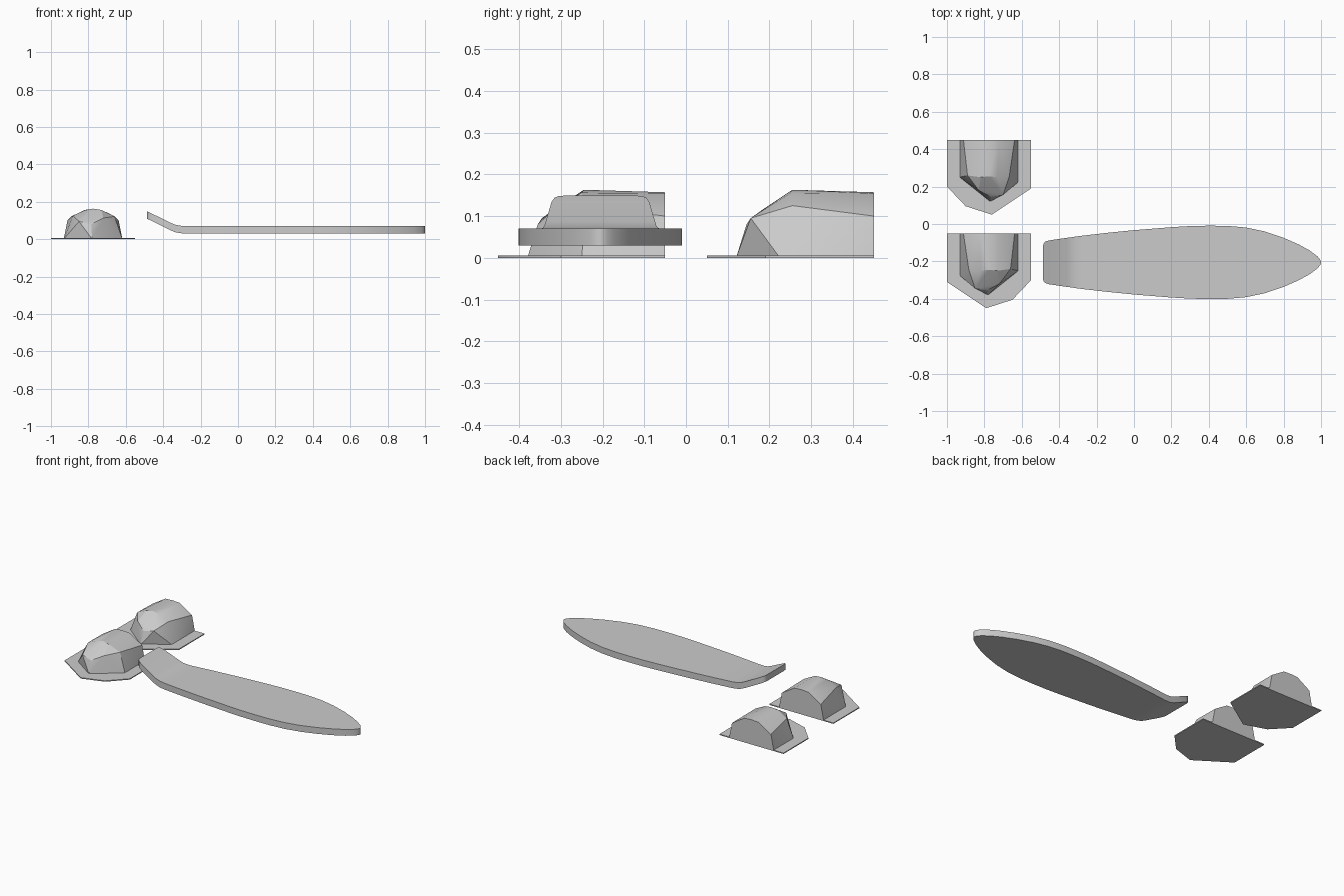
import bpy, bmesh

cube = bpy.data.objects.get("Cube")
if cube:
    bpy.data.objects.remove(cube, do_unlink=True)

GREY = (0.6, 0.6, 0.6, 1)
grey = bpy.data.materials.new("plain grey")
grey.use_nodes = True
grey.diffuse_color = GREY
grey.node_tree.nodes["Principled BSDF"].inputs["Base Color"].default_value = GREY


def finish(name, bm, angle):
    """Turn a bmesh into a shaded object."""
    bmesh.ops.recalc_face_normals(bm, faces=bm.faces)
    mesh = bpy.data.meshes.new(name)
    bm.to_mesh(mesh)
    bm.free()
    mesh.materials.append(grey)
    obj = bpy.data.objects.new(name, mesh)
    bpy.context.collection.objects.link(obj)
    bpy.ops.object.select_all(action='DESELECT')
    obj.select_set(True)
    bpy.context.view_layer.objects.active = obj
    bpy.ops.object.shade_smooth_by_angle(angle=angle)
    return obj


# Deck: (x, half width, rise) stations from the kicked tail to the nose
DECK_Y, BOTTOM, THICK = -0.205, 0.03, 0.04
stations = [
    (-.487, .085, .079), (-.484, .1, .078), (-.475, .11, .074), (-.455, .117, .064),
    (-.36, .131, .017), (-.335, .134, .007), (-.31, .138, .002), (-.28, .142, 0),
    (-.15, .157, 0), (0, .172, 0), (.2, .188, 0), (.3, .194, 0), (.4, .196, 0),
    (.5, .195, 0), (.6, .186, 0), (.7, .165, 0), (.8, .131, 0), (.88, .096, 0),
    (.94, .063, 0), (.98, .033, 0), (.995, .015, 0), (1, .004, 0),
]
bm = bmesh.new()
rings = []
for x, half, rise in stations:
    low, high = BOTTOM + rise, BOTTOM + rise + THICK
    rings.append([bm.verts.new((x, DECK_Y + side * half, z))
                  for side, z in ((-1, low), (1, low), (1, high), (-1, high))])
for a, b in zip(rings, rings[1:]):
    for i in range(4):
        j = (i + 1) % 4
        bm.faces.new((a[i], a[j], b[j], b[i]))
bm.faces.new(rings[0])
bm.faces.new(rings[-1])
finish("board_deck", bm, 0.6)

# Foot mould: flange outline and faceted dome, local to the mould's middle
FLANGE = [(-.225, .45), (-.225, .2), (-.125, .095), (.015, .05), (.225, .19), (.225, .45)]
DOME = [
    (-.157, .45, 0), (-.157, .25, 0), (.005, .12, 0), (.157, .225, 0), (.157, .45, 0),
    (-.137, .45, .1), (.137, .45, .1), (-.115, .26, .122), (.108, .255, .125),
    (.01, .145, .08), (.075, .155, .095), (-.055, .18, .113),
    (-.05, .45, .154), (.05, .45, .154), (0, .45, .157), (0, .255, .163),
    (.045, .25, .155), (-.045, .25, .156),
]


def foot_mould(prefix, flip, shift):
    bm = bmesh.new()
    base = bm.faces.new([bm.verts.new((flip * x - .775, y + shift, 0)) for x, y in FLANGE])
    top = bmesh.ops.extrude_face_region(bm, geom=[base])["geom"]
    for v in top:
        if isinstance(v, bmesh.types.BMVert):
            v.co.z = .006
    if base.is_valid and not any(len(e.link_faces) < 2 for e in base.edges):
        pass
    else:
        bm.faces.new([v for v in bm.verts if v.co.z == 0])
    finish(prefix + "_flange", bm, 0.5)

    bm = bmesh.new()
    verts = [bm.verts.new((flip * x - .775, y + shift, z)) for x, y, z in DOME]
    hull = bmesh.ops.convex_hull(bm, input=verts)
    loose = set(hull["geom_interior"]) | set(hull["geom_unused"])
    bmesh.ops.delete(bm, geom=[g for g in loose if isinstance(g, bmesh.types.BMVert)],
                     context='VERTS')
    bmesh.ops.dissolve_limit(bm, angle_limit=0.1, verts=bm.verts, edges=bm.edges)
    finish(prefix + "_dome", bm, 0.4)


foot_mould("rear_mould", 1, 0)
foot_mould("front_mould", -1, -.5)
